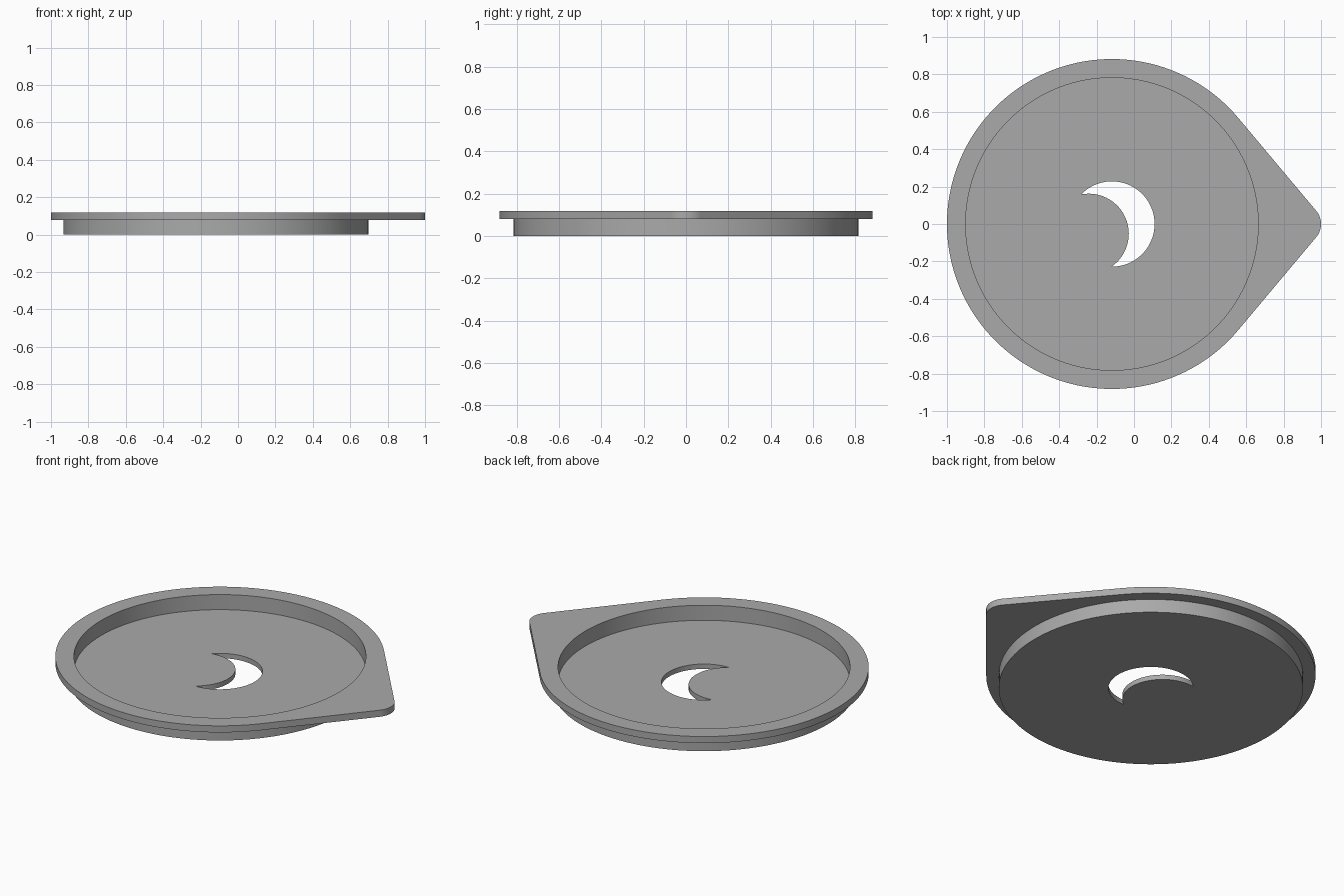
import bpy, bmesh
from math import cos, sin, pi, radians, atan2, acos, hypot

cube = bpy.data.objects.get("Cube")
if cube:
    bpy.data.objects.remove(cube, do_unlink=True)

# Main dimensions
CX = -0.118                      # centre of the round dish
RIM_R, WALL_R, RECESS_R = 0.882, 0.815, 0.782
FLOOR_Z, RIM_Z, TOP_Z = 0.029, 0.079, 0.118

grey = bpy.data.materials.new("plain grey")
grey.use_nodes = True
colour = (0.40, 0.40, 0.40, 1)
grey.diffuse_color = colour
grey.node_tree.nodes["Principled BSDF"].inputs["Base Color"].default_value = colour


def arc(cx, cy, r, start, end, steps):
    return [(cx + r * cos(start + (end - start) * i / steps),
             cy + r * sin(start + (end - start) * i / steps)) for i in range(steps + 1)]


def circle(r, steps=160):
    return arc(CX, 0, r, 0, 2 * pi, steps)[:-1]


def slab(name, outline, z0, z1):
    """Extrude a counter-clockwise outline from z0 to z1."""
    bm = bmesh.new()
    face = bm.faces.new([bm.verts.new((x, y, z0)) for x, y in outline])
    top = bmesh.ops.extrude_face_region(bm, geom=[face])["geom"]
    bmesh.ops.translate(bm, vec=(0, 0, z1 - z0),
                        verts=[v for v in top if isinstance(v, bmesh.types.BMVert)])
    bmesh.ops.recalc_face_normals(bm, faces=bm.faces)
    mesh = bpy.data.meshes.new(name)
    bm.to_mesh(mesh)
    bm.free()
    mesh.materials.append(grey)
    obj = bpy.data.objects.new(name, mesh)
    bpy.context.collection.objects.link(obj)
    return obj


def combine(target, tool, operation):
    """Apply a boolean and remove the helper."""
    mod = target.modifiers.new(operation.lower(), "BOOLEAN")
    mod.operation, mod.solver, mod.object = operation, "EXACT", tool
    bpy.context.view_layer.objects.active = target
    bpy.ops.object.modifier_apply(modifier=mod.name)
    bpy.data.objects.remove(tool, do_unlink=True)


# Rim plate: large arc joined by tangent lines to a small rounded tip
tangent, tip_r = radians(40), 0.109
rim = (arc(CX, 0, RIM_R, tangent, 2 * pi - tangent, 140)
       + arc(1 - tip_r, 0, tip_r, -tangent, tangent, 20))
dish = slab("pointed_dish", rim, RIM_Z, TOP_Z)

# Round body below the rim, then the shallow recess
combine(dish, slab("body", circle(WALL_R), 0, RIM_Z + 0.02), "UNION")
combine(dish, slab("recess_cutter", circle(RECESS_R), FLOOR_Z, 0.3), "DIFFERENCE")

# Crescent opening between two overlapping circles
big_r, small_r = 0.228, 0.214
dx, dy = -0.124, -0.052
dist, heading = hypot(dx, dy), atan2(dy, dx)
a = acos((dist**2 + big_r**2 - small_r**2) / (2 * dist * big_r))
b = acos((big_r**2 - dist**2 - small_r**2) / (2 * dist * small_r))
outer = arc(CX, 0, big_r, heading + a - 2 * pi, heading - a, 70)
inner = arc(CX + dx, dy, small_r, heading - b, heading + b - 2 * pi, 50)
if hypot(inner[0][0] - outer[-1][0], inner[0][1] - outer[-1][1]) > 0.01:
    inner.reverse()
# the outer arc runs counter-clockwise; the inner arc returns along the facing side
b0, b1 = (atan2(p[1] - dy, p[0] - CX - dx) for p in (outer[-1], outer[0]))
inner = arc(CX + dx, dy, small_r, b0, b1, 50)
combine(dish, slab("crescent_cutter", outer + inner[1:-1], -0.1, 0.2), "DIFFERENCE")

# Smooth curved walls, crisp edges
bpy.ops.object.select_all(action="DESELECT")
dish.select_set(True)
bpy.context.view_layer.objects.active = dish
bpy.ops.object.shade_smooth_by_angle(angle=radians(30))
